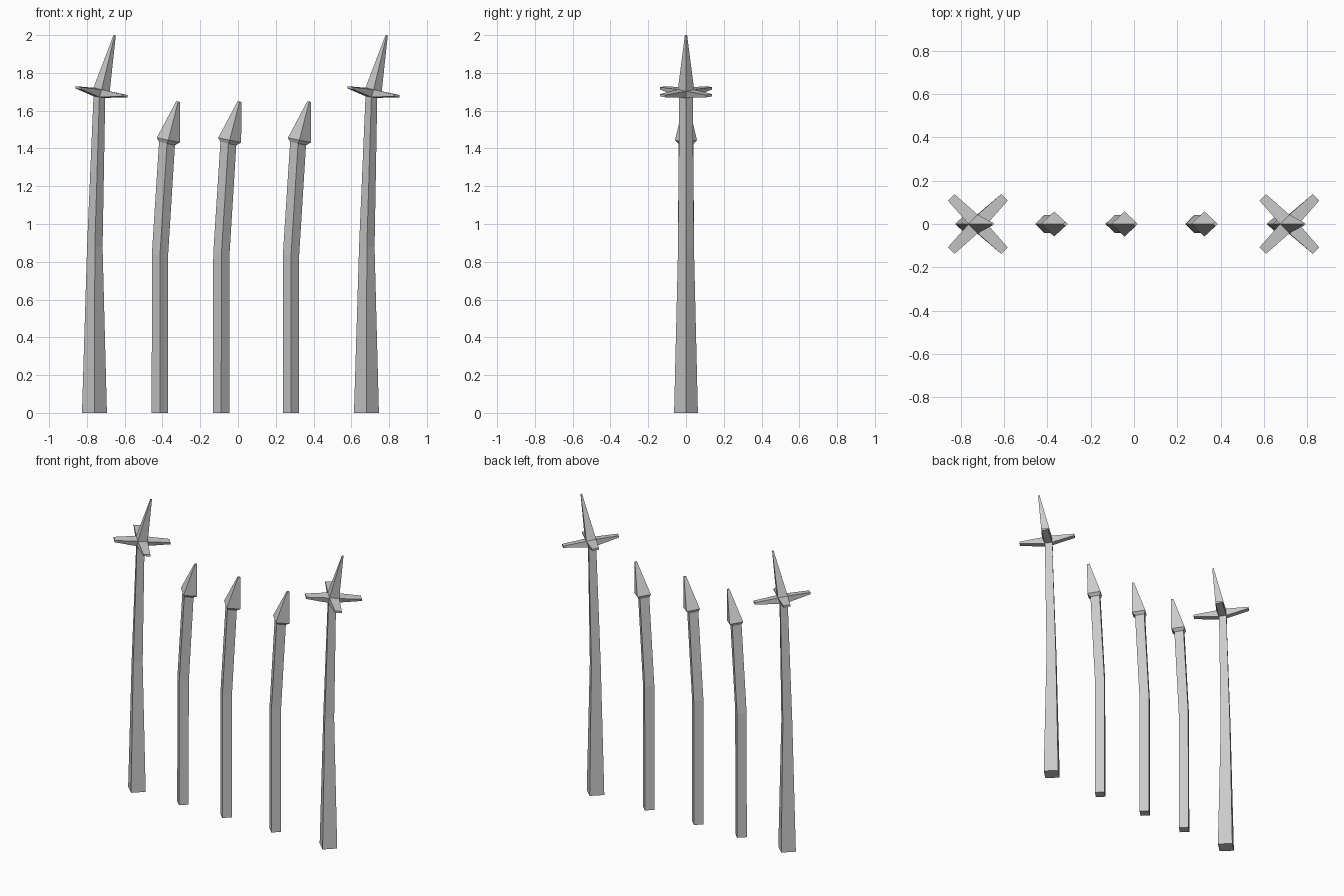
import bpy
import bmesh
from mathutils import Vector

if "Cube" in bpy.data.objects:
    bpy.data.objects.remove(bpy.data.objects["Cube"])

DIRS = [Vector(d) for d in ((1, 0), (0, 1), (-1, 0), (0, -1))]


def add_ring(bm, x, z, rx, ry, tilt):
    # Diamond cross-section, sloping down to the right by tilt
    return [bm.verts.new((x + d.x * rx, d.y * ry, z - d.x * rx * tilt)) for d in DIRS]


def loft(bm, rings, skip=None):
    # Skin a stack of rings and cap both ends; skip leaves one band open
    for n, (lo, hi) in enumerate(zip(rings, rings[1:])):
        if n != skip:
            for i in range(4):
                j = (i + 1) % 4
                bm.faces.new((lo[i], lo[j], hi[j], hi[i]))
    bm.faces.new(rings[0][::-1])
    bm.faces.new(rings[-1])


def finish(bm, name, x):
    bmesh.ops.recalc_face_normals(bm, faces=bm.faces)
    mesh = bpy.data.meshes.new(name)
    bm.to_mesh(mesh)
    bm.free()
    obj = bpy.data.objects.new(name, mesh)
    obj.location.x = x
    bpy.context.collection.objects.link(obj)


def tall_post(name, x):
    bm = bmesh.new()
    # Shaft, crown band and leaning spike
    rings = [add_ring(bm, *r) for r in (
        (0, 0, 0.066, 0.063, 0),
        (0.002, 0.88, 0.041, 0.042, 0.05),
        (0.026, 1.672, 0.031, 0.036, 0.14),
        (0.038, 1.712, 0.043, 0.043, 0.22),
        (0.107, 1.999, 0.006, 0.006, 0.2))]
    loft(bm, rings, skip=2)
    # Four star arms growing from the crown band
    lo, hi = rings[2], rings[3]
    for i in range(4):
        j = (i + 1) % 4
        root = [lo[i], lo[j], hi[j], hi[i]]
        tip = []
        for k, dz in ((i, -0.006), (j, -0.006), (j, 0.006), (i, 0.006)):
            p = (DIRS[i] + DIRS[j]) * 0.108 + DIRS[k] * 0.03
            tip.append(bm.verts.new((0.038 + p.x, p.y, 1.70 - 0.17 * p.x + dz)))
        for a in range(4):
            b = (a + 1) % 4
            bm.faces.new((root[a], root[b], tip[b], tip[a]))
        bm.faces.new(tip)
    finish(bm, name, x)


def short_post(name, x):
    bm = bmesh.new()
    # Bent shaft ending in an arrow-shaped head
    loft(bm, [add_ring(bm, *r) for r in (
        (0, 0, 0.043, 0.042, 0),
        (0.001, 0.84, 0.043, 0.042, 0.08),
        (0.038, 1.426, 0.042, 0.04, 0.22),
        (0.045, 1.444, 0.061, 0.058, 0.2),
        (0.097, 1.648, 0.01, 0.01, 0.2))])
    finish(bm, name, x)


for label, px in (("left", -0.76), ("right", 0.68)):
    tall_post(f"tall_post_{label}", px)
for label, px in (("left", -0.414), ("middle", -0.089), ("right", 0.28)):
    short_post(f"short_post_{label}", px)
